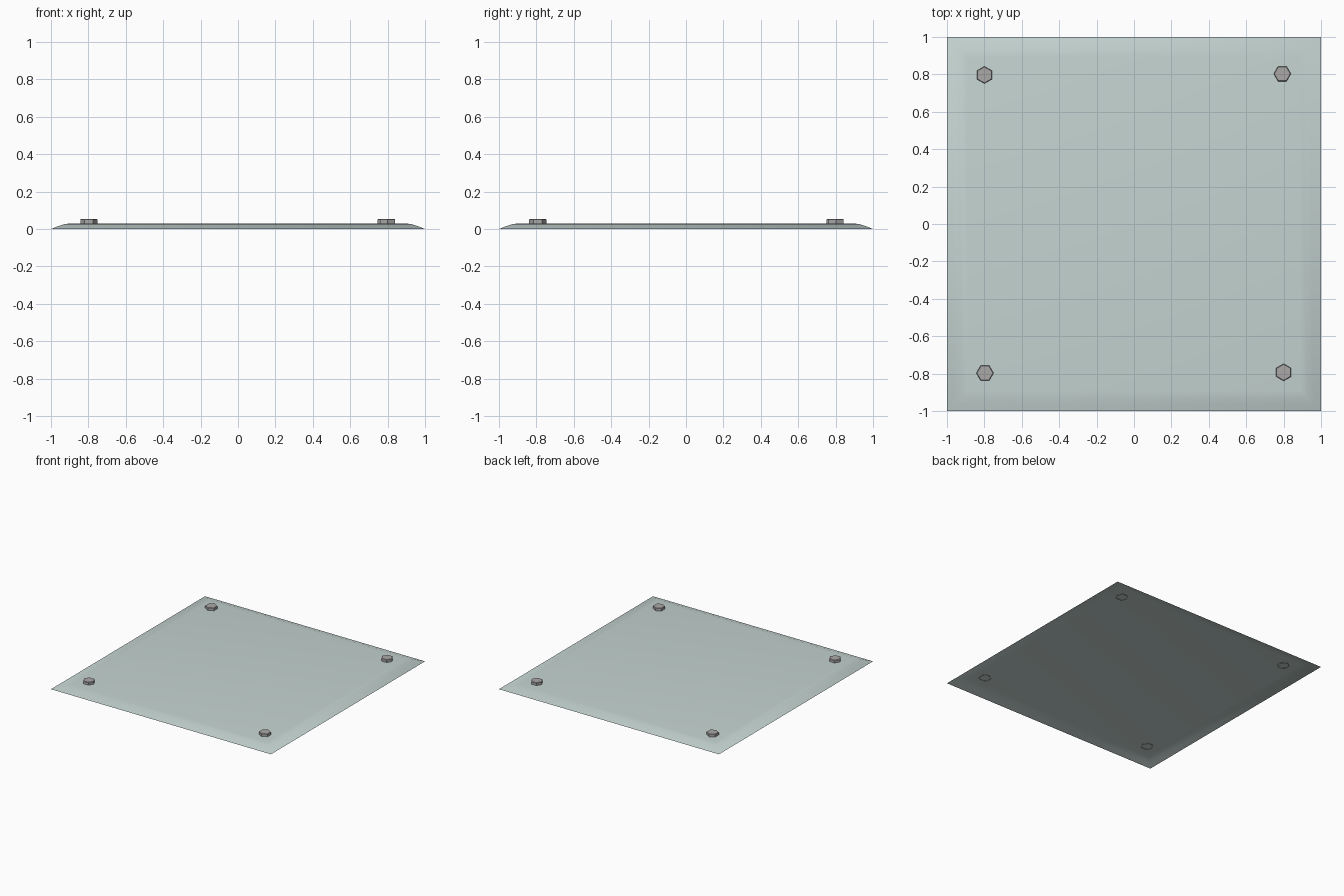
import bpy, bmesh, math
from mathutils import Matrix

if "Cube" in bpy.data.objects:
    bpy.data.objects.remove(bpy.data.objects["Cube"])


def material(name, rgb):
    m = bpy.data.materials.new(name)
    m.diffuse_color = (*rgb, 1)
    m.use_nodes = True
    m.node_tree.nodes["Principled BSDF"].inputs["Base Color"].default_value = m.diffuse_color
    return m


def finish(bm, name, mat, smooth):
    me = bpy.data.meshes.new(name)
    bm.to_mesh(me)
    bm.free()
    for p in me.polygons:
        p.use_smooth = smooth
    me.materials.append(mat)
    ob = bpy.data.objects.new(name, me)
    bpy.context.collection.objects.link(ob)
    return ob


panel_mat = material("pale grey green", (0.56, 0.66, 0.64))
bolt_mat = material("warm grey metal", (0.41, 0.39, 0.39))

# Panel: thin open-backed shell with rounded-over edges (half width, height)
bm = bmesh.new()
rings = []
for h, z in [(1.0, 0.0), (0.965, 0.014), (0.93, 0.026), (0.89, 0.031)]:
    rings.append([bm.verts.new((sx * h, sy * h, z))
                  for sx, sy in [(-1, -1), (1, -1), (1, 1), (-1, 1)]])
for lo, hi in zip(rings, rings[1:]):
    for i in range(4):
        j = (i + 1) % 4
        bm.faces.new((lo[i], lo[j], hi[j], hi[i]))
bm.faces.new(rings[-1])
finish(bm, "panel", panel_mat, True)


# Hexagonal bolt heads with a small chamfer, open underneath
def bolt(name, x, y, turn):
    bm = bmesh.new()
    bmesh.ops.create_cone(bm, cap_ends=True, segments=6, radius1=0.046,
                          radius2=0.046, depth=0.027)
    bottom = [f for f in bm.faces if f.normal.z < -0.9]
    bmesh.ops.delete(bm, geom=bottom, context='FACES_ONLY')
    top = [e for e in bm.edges if all(v.co.z > 0 for v in e.verts)]
    bmesh.ops.bevel(bm, geom=top, offset=0.003, segments=1, affect='EDGES')
    bm.transform(Matrix.Translation((x, y, 0.0405))
                 @ Matrix.Rotation(math.radians(turn), 4, 'Z'))
    finish(bm, name, bolt_mat, False)


# create_cone puts its first corner on +y, so 0 is point-up in the top view
bolt("bolt_back_left", -0.80, 0.797, 0)
bolt("bolt_back_right", 0.793, 0.803, 30)
bolt("bolt_front_left", -0.797, -0.797, 30)
bolt("bolt_front_right", 0.80, -0.793, 0)
